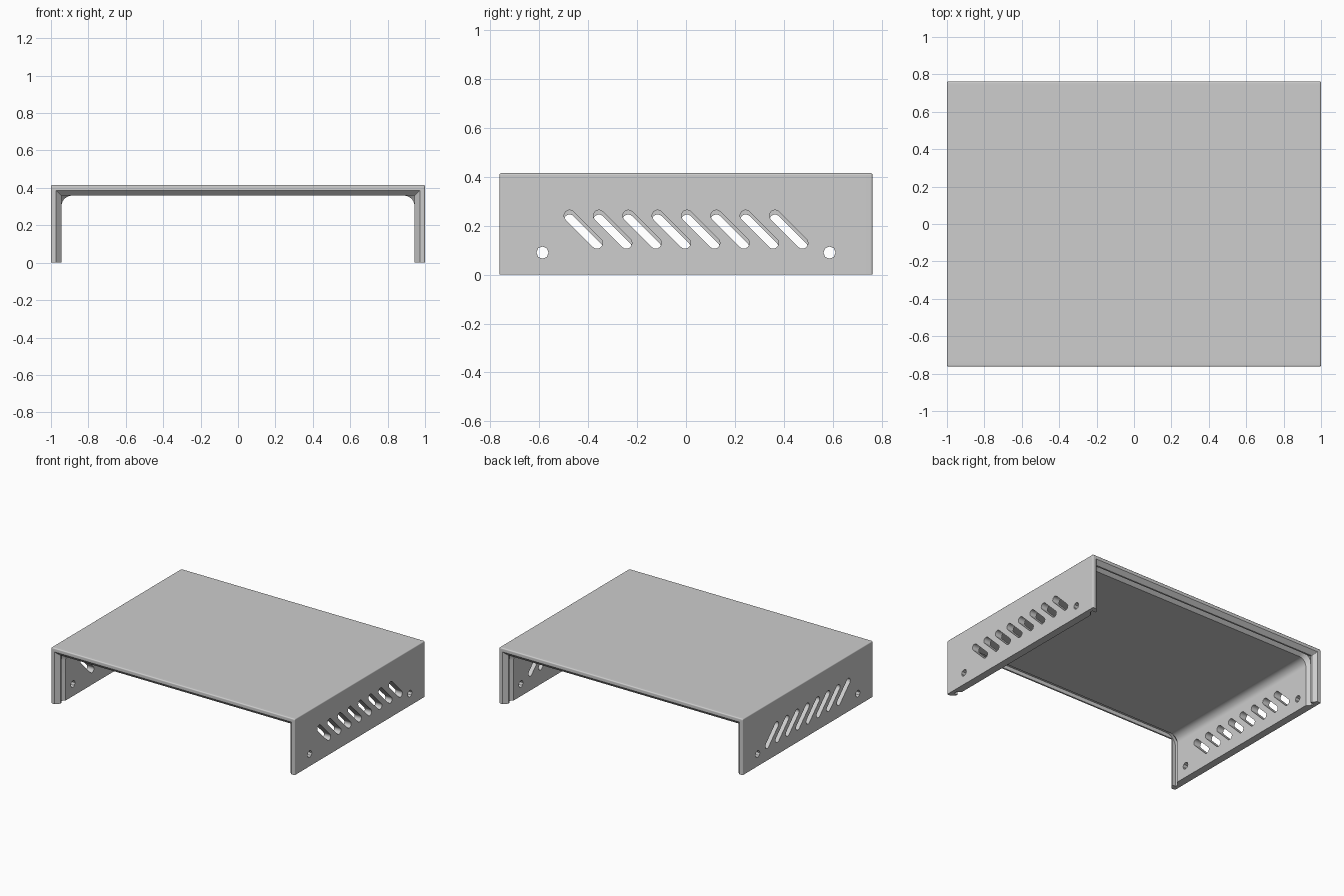
import bpy, bmesh, math
from mathutils import Vector

old = bpy.data.objects.get("Cube")
if old:
    bpy.data.objects.remove(old, do_unlink=True)

HEIGHT, DEPTH = 0.415, 0.763      # full height, half depth
THIN, THICK = 0.028, 0.056        # groove inset and wall thickness
ARC = 6                           # segments in each rounded corner

grey = bpy.data.materials.new("light grey")
grey.use_nodes = True
grey.diffuse_color = (0.61, 0.61, 0.61, 1)
grey.node_tree.nodes["Principled BSDF"].inputs["Base Color"].default_value = (0.61, 0.61, 0.61, 1)


def make_object(name, bm):
    bmesh.ops.recalc_face_normals(bm, faces=bm.faces)
    mesh = bpy.data.meshes.new(name)
    bm.to_mesh(mesh)
    bm.free()
    obj = bpy.data.objects.new(name, mesh)
    bpy.context.collection.objects.link(obj)
    return obj


def half_outline(inset, radius):
    """Right half of an arch: foot, then the rounded top corner."""
    cx, cz = 1 - inset - radius, HEIGHT - inset - radius
    pts = [(1 - inset, 0)]
    for k in range(ARC + 1):
        a = math.pi / 2 * k / ARC
        pts.append((cx + radius * math.cos(a), cz + radius * math.sin(a)))
    return pts


def arch_ring(outer_inset, inner_inset, inner_radius):
    outer = half_outline(outer_inset, 0.008)
    inner = half_outline(inner_inset, inner_radius)
    flip = lambda pts: [(-x, z) for x, z in pts]
    return outer + flip(outer[::-1]) + flip(inner) + inner[::-1]


# Stations from one end inwards: distance, outer inset, inner inset, inner radius
stations = [
    (0.0, 0.008, THIN, 0.002),       # end lip: rounded nose, chamfered mouth
    (0.001, 0.004, THIN + 0.001, 0.002),
    (0.004, 0.001, THIN + 0.004, 0.002),
    (0.008, 0, THIN + 0.008, 0.002),
    (0.028, 0, THICK, 0.002),
    (0.040, 0, THICK, 0.002),
    (0.040, 0, THIN, 0.085),         # panel groove
    (0.062, 0, THIN, 0.085),
    (0.090, 0, THICK, 0.057),        # chamfered edge of the main wall
]
ends = [(-DEPTH + d, o, i, r) for d, o, i, r in stations]
middle = [(0.12 * n, 0, THICK, 0.057) for n in range(-5, 6)]
sections = ends + middle + [(-y, o, i, r) for y, o, i, r in reversed(ends)]

# Shell: loft the arch sections from front to back
bm = bmesh.new()
rings = [[bm.verts.new((x, y, z)) for x, z in arch_ring(o, i, r)]
         for y, o, i, r in sections]
count = len(rings[0])
for a, b in zip(rings, rings[1:]):
    for j in range(count):
        k = (j + 1) % count
        bm.faces.new((a[j], a[k], b[k], b[j]))
for ring in (rings[0], rings[-1]):
    for j in range(count // 2 - 1):
        bm.faces.new((ring[j], ring[j + 1], ring[count - 2 - j], ring[count - 1 - j]))
# Merge the outer duplicates where the inner profile steps
bmesh.ops.remove_doubles(bm, verts=bm.verts, dist=0.0001)
shell = make_object("cover_shell", bm)
shell.data.materials.append(grey)


def prism(bm, outline, side):
    """Cutter prism through one side wall."""
    caps = [[bm.verts.new((side * x, y, z)) for y, z in outline] for x in (0.85, 1.1)]
    for cap in caps:
        bm.faces.new(cap)
    n = len(outline)
    for j in range(n):
        k = (j + 1) % n
        bm.faces.new((caps[0][j], caps[0][k], caps[1][k], caps[1][j]))


def slot_outline(top, bottom, radius, steps=8):
    angle = math.atan2(top.y - bottom.y, top.x - bottom.x)
    pts = []
    for centre, start in ((top, angle - math.pi / 2), (bottom, angle + math.pi / 2)):
        for k in range(steps + 1):
            a = start + math.pi * k / steps
            pts.append((centre.x + radius * math.cos(a), centre.y + radius * math.sin(a)))
    return pts


# Slanted vents and screw holes in both side walls, the right vents a little lower
bm = bmesh.new()
for side, drop in ((1, 0), (-1, 0.018)):
    for n in range(8):
        top = Vector((-0.476 + 0.12 * n, 0.241 - drop))
        prism(bm, slot_outline(top, top + Vector((0.112, -0.112)), 0.023), side)
    for y in (-0.587, 0.587):
        prism(bm, [(y + 0.025 * math.cos(k * math.pi / 4), 0.09 + 0.025 * math.sin(k * math.pi / 4))
                   for k in range(8)], side)
cutter = make_object("vent_cutter", bm)
cutter.hide_render = True

cut = shell.modifiers.new("vents", 'BOOLEAN')
cut.operation = 'DIFFERENCE'
cut.solver = 'EXACT'
cut.object = cutter

bpy.ops.object.select_all(action='DESELECT')
bpy.context.view_layer.objects.active = shell
shell.select_set(True)
bpy.ops.object.modifier_apply(modifier=cut.name)
bpy.data.objects.remove(cutter, do_unlink=True)

# Smooth the roundings while the flat panels stay flat
bpy.ops.object.shade_smooth_by_angle(angle=math.radians(35))
flat = shell.modifiers.new("flat_panels", 'WEIGHTED_NORMAL')
flat.keep_sharp = True
